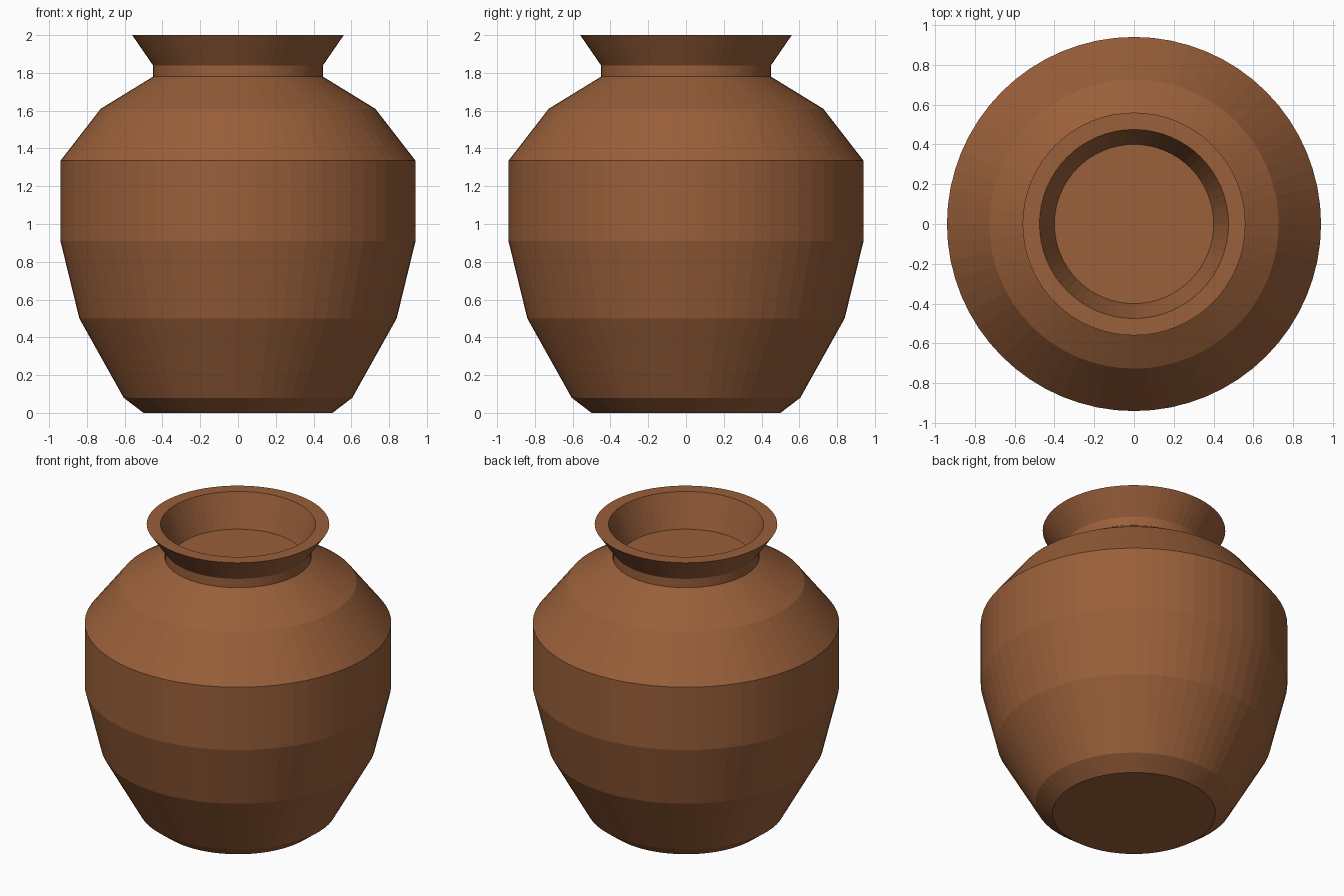
import bpy, bmesh, math

if "Cube" in bpy.data.objects:
    bpy.data.objects.remove(bpy.data.objects["Cube"])

SEGMENTS = 64

clay = bpy.data.materials.new("brown clay")
clay.diffuse_color = (0.32, 0.115, 0.042, 1)
clay.use_nodes = True
clay.node_tree.nodes["Principled BSDF"].inputs["Base Color"].default_value = clay.diffuse_color


def lathe(name, profile, closed=False):
    """Revolve (radius, z) points about z; open profiles get flat end caps."""
    bm = bmesh.new()
    rings = []
    for r, z in profile:
        rings.append([bm.verts.new((r * math.cos(a), r * math.sin(a), z))
                      for a in (2 * math.pi * i / SEGMENTS for i in range(SEGMENTS))])
    pairs = list(zip(rings, rings[1:]))
    if closed:
        pairs.append((rings[-1], rings[0]))
    else:
        bm.faces.new(rings[0][::-1])
        bm.faces.new(rings[-1])
    for low, high in pairs:
        for i in range(SEGMENTS):
            j = (i + 1) % SEGMENTS
            bm.faces.new((low[i], low[j], high[j], high[i]))
    bmesh.ops.recalc_face_normals(bm, faces=bm.faces)
    mesh = bpy.data.meshes.new(name)
    bm.to_mesh(mesh)
    bm.free()
    mesh.materials.append(clay)
    obj = bpy.data.objects.new(name, mesh)
    bpy.context.collection.objects.link(obj)
    return obj


# Faceted belly and shoulder, closed at the base of the neck
lathe("pot_body", [(0.50, 0), (0.605, 0.08), (0.84, 0.50), (0.94, 0.91),
                   (0.94, 1.335), (0.727, 1.61), (0.45, 1.78)])

# Hollow neck with flared rim
lathe("pot_neck", [(0.45, 1.78), (0.45, 1.84), (0.56, 2.0),
                   (0.475, 2.0), (0.40, 1.78)], closed=True)
